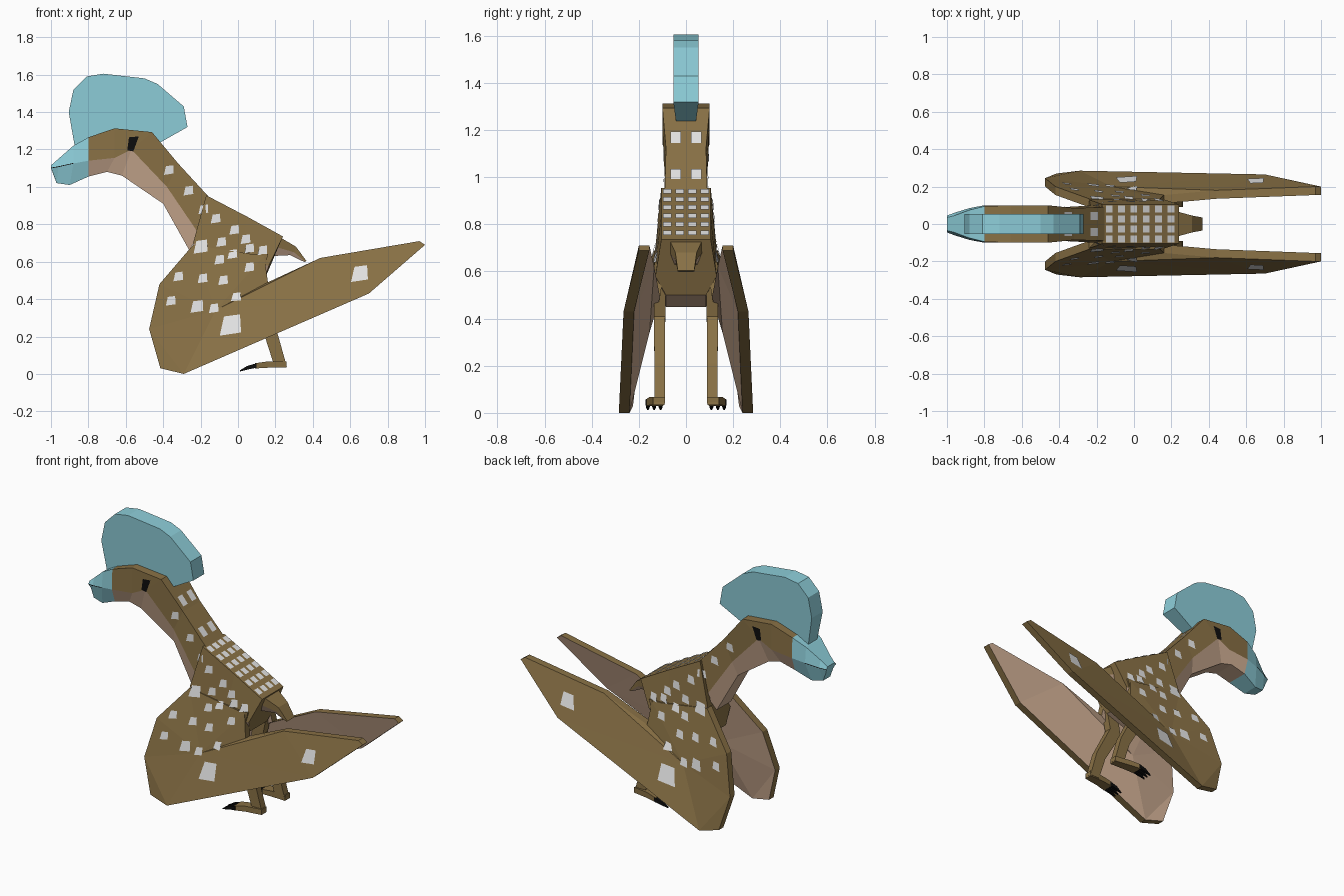
import bpy, bmesh
from mathutils import Vector
from mathutils.bvhtree import BVHTree

if "Cube" in bpy.data.objects:
    bpy.data.objects.remove(bpy.data.objects["Cube"])


def mat(name, rgb):
    m = bpy.data.materials.new(name)
    m.diffuse_color = (*rgb, 1)
    m.use_nodes = True
    m.node_tree.nodes["Principled BSDF"].inputs["Base Color"].default_value = m.diffuse_color
    return m


BROWN, TAN, TEAL, WHITE, BLACK = 0, 1, 2, 3, 4
MATS = [mat("brown hide", (0.25, 0.165, 0.06)), mat("tan underside", (0.62, 0.42, 0.29)),
        mat("teal crest", (0.27, 0.62, 0.70)), mat("white spots", (0.76, 0.76, 0.76)),
        mat("black", (0.004, 0.004, 0.004))]
solid = []   # vertex/face data of surfaces that receive spots


def make(name, verts, faces, mats, closed=True, target=False):
    bm = bmesh.new()
    vs = [bm.verts.new(v) for v in verts]
    for f, m in zip(faces, mats):
        bm.faces.new([vs[i] for i in f]).material_index = m
    if closed:
        bmesh.ops.recalc_face_normals(bm, faces=bm.faces[:])
    me = bpy.data.meshes.new(name)
    bm.to_mesh(me)
    if target:
        solid.append(BVHTree.FromBMesh(bm))
    bm.free()
    for m in MATS:
        me.materials.append(m)
    bpy.context.collection.objects.link(bpy.data.objects.new(name, me))


def loft(name, stations, side, under, target=False):
    """Six-sided rings; each station is top xz, middle xz, bottom xz and three half widths."""
    verts, faces, mats = [], [], []
    for (t, m, b, w) in stations:
        half = [(p[0], wi, p[1]) for p, wi in zip((t, m, b), w)]
        verts += half + [(x, -y, z) for x, y, z in reversed(half)]
    n = len(stations)
    for i in range(n - 1):
        for k in range(6):
            a, c = i * 6 + k, i * 6 + (k + 1) % 6
            faces.append((a, c, c + 6, a + 6))
            mats.append(side if k in (0, 4, 5) else under)
    faces += [tuple(range(6)), tuple(range(6 * n - 6, 6 * n))]
    mats += [side, side]
    make(name, verts, faces, mats, target=target)


def prism(name, pts, width, m):
    """Side outline in xz extruded evenly about y = 0."""
    n = len(pts)
    verts = [(x, s * width(z), z) for s in (1, -1) for x, z in pts]
    faces = [tuple(range(n)), tuple(range(n, 2 * n))]
    faces += [(i, (i + 1) % n, n + (i + 1) % n, n + i) for i in range(n)]
    make(name, verts, faces, [m] * len(faces))


def limb(name, path, m):
    """Square tube through (x, y, z, half x, half y, half z) stations, rings tilted across the path."""
    verts, faces = [], []
    for x, y, z, hx, hy, hz in path:
        verts += [(x - hx, y - hy, z - hz), (x + hx, y - hy, z + hz),
                  (x + hx, y + hy, z + hz), (x - hx, y + hy, z - hz)]
    n = len(path)
    for i in range(n - 1):
        for k in range(4):
            a, c = i * 4 + k, i * 4 + (k + 1) % 4
            faces.append((a, c, c + 4, a + 4))
    faces += [(0, 1, 2, 3), tuple(range(4 * n - 4, 4 * n))]
    make(name, verts, faces, [m] * len(faces))


# Beak, head and neck
jaw = ((-0.80, 1.265), (-0.80, 1.14), (-0.80, 1.055), (0.095, 0.10, 0.07))
loft("beak", [((-1.0, 1.115), (-1.0, 1.10), (-0.99, 1.075), (0.035, 0.045, 0.035)),
              ((-0.96, 1.15), (-0.96, 1.107), (-0.97, 1.02), (0.045, 0.06, 0.035)),
              ((-0.88, 1.22), (-0.88, 1.125), (-0.90, 1.01), (0.075, 0.085, 0.05)), jaw], TEAL, TEAL)
loft("head_and_neck", [
    jaw,
    ((-0.66, 1.313), (-0.66, 1.155), (-0.70, 1.08), (0.10, 0.10, 0.07)),
    ((-0.46, 1.293), (-0.57, 1.20), (-0.62, 1.06), (0.10, 0.10, 0.07)),
    ((-0.32, 1.125), (-0.38, 1.00), (-0.40, 0.91), (0.085, 0.09, 0.06)),
    ((-0.15, 0.94), (-0.21, 0.75), (-0.26, 0.66), (0.09, 0.10, 0.07))], BROWN, TAN, True)
# Mouth line on each side of the beak
for s in (1, -1):
    make("mouth_line", [(-1.0, s * 0.047, 1.103), (-0.96, s * 0.063, 1.110), (-0.88, s * 0.088, 1.128),
                        (-0.88, s * 0.088, 1.124), (-0.96, s * 0.063, 1.106), (-1.0, s * 0.047, 1.099)],
         [(0, 1, 4, 5), (1, 2, 3, 4)], [BLACK, BLACK], closed=False)

# Head crest
prism("crest", [(-0.87, 1.20), (-0.905, 1.40), (-0.88, 1.52), (-0.81, 1.59), (-0.72, 1.605), (-0.50, 1.58),
                (-0.43, 1.55), (-0.29, 1.43), (-0.27, 1.32), (-0.42, 1.235)],
      lambda z: 0.054 if z > 1.3 else 0.042, TEAL)

# Body and tail
loft("body", [
    ((-0.17, 0.955), (-0.24, 0.70), (-0.22, 0.50), (0.105, 0.13, 0.08)),
    ((0.05, 0.84), (0.0, 0.58), (0.0, 0.45), (0.105, 0.135, 0.085)),
    ((0.24, 0.735), (0.165, 0.58), (0.14, 0.50), (0.105, 0.13, 0.085))], BROWN, TAN, True)
loft("tail", [
    ((0.20, 0.745), (0.20, 0.68), (0.18, 0.63), (0.075, 0.07, 0.05)),
    ((0.31, 0.68), (0.30, 0.65), (0.28, 0.635), (0.045, 0.045, 0.035)),
    ((0.365, 0.605), (0.36, 0.60), (0.355, 0.598), (0.035, 0.035, 0.03))], BROWN, TAN)

# Folded wings: outer panel, offset inner panel and a rim between
P = [(-0.24, 0.135, 0.69), (-0.42, 0.20, 0.48), (-0.475, 0.245, 0.24), (-0.415, 0.27, 0.03),
     (-0.29, 0.285, 0.0), (0.70, 0.265, 0.43), (1.0, 0.20, 0.69), (0.97, 0.20, 0.71),
     (0.44, 0.18, 0.62), (0.16, 0.155, 0.49), (0.14, 0.135, 0.63), (-0.12, 0.20, 0.34)]
PANELS = [(0, 1, 11), (1, 2, 11), (2, 4, 11), (2, 3, 4), (4, 5, 11), (5, 8, 11),
          (5, 6, 7, 8), (8, 9, 11), (9, 10, 11), (10, 0, 11)]
for s, side in ((1, "left"), (-1, "right")):
    verts = [(x, s * y, z) for x, y, z in P] + [(x, s * (y - 0.045), z) for x, y, z in P]
    inner = [tuple(i + 12 for i in f) for f in PANELS]
    rim = [(i, (i + 1) % 11, (i + 1) % 11 + 12, i + 12) for i in range(11)]
    make("wing_" + side, verts, PANELS + inner + rim, [BROWN] * 10 + [TAN] * 10 + [BROWN] * 11, target=True)

    # Leg, foot and claws
    limb("leg_" + side, [(0.12, s * 0.11, 0.64, 0.04, 0.024, 0), (0.07, s * 0.112, 0.40, 0.04, 0.024, 0.01),
                         (0.18, s * 0.112, 0.20, 0.033, 0.022, 0.01), (0.228, s * 0.112, 0.04, 0.033, 0.022, 0)],
         BROWN)
    limb("foot_" + side, [(0.26, s * 0.115, 0.05, 0, 0.024, 0.017), (0.16, s * 0.125, 0.05, 0, 0.03, 0.017),
                          (0.09, s * 0.135, 0.043, 0, 0.035, 0.014)], BROWN)
    for y in (0.108, 0.135, 0.162):
        limb("claw_" + side, [(0.10, s * y, 0.045, 0, 0.009, 0.012), (0.05, s * y, 0.033, 0, 0.008, 0.01),
                              (0.01, s * y, 0.016, 0, 0.003, 0.003)], BLACK)


# Painted plates dropped onto the nearest surface
def drop(origin, direction):
    hits = [t.ray_cast(origin, direction) for t in solid]
    hits = [h for h in hits if h[0] is not None]
    if not hits:
        return None
    loc, nor = min(hits, key=lambda h: h[3])[:2]
    return loc + nor * (0.005 if nor.dot(direction) < 0 else -0.005)


def plates(name, quads, m, axis):
    verts, faces = [], []
    for q in quads:
        pts = [drop(Vector(c), Vector(axis)) for c in q]
        if None not in pts:
            a, b, c = pts[:3]
            if (b - a).cross(c - b).dot(Vector(axis)) > 0:
                pts.reverse()
            faces.append(tuple(range(len(verts), len(verts) + 4)))
            verts += pts
    make(name, verts, faces, [m] * len(faces), closed=False)


small = [(-0.37, 1.09), (-0.265, 0.98), (-0.185, 0.88), (-0.12, 0.83), (-0.02, 0.77), (0.04, 0.72),
         (0.13, 0.66), (-0.09, 0.705), (-0.03, 0.64), (0.06, 0.57), (-0.10, 0.61), (-0.19, 0.51),
         (-0.32, 0.52), (-0.08, 0.50), (-0.36, 0.39), (-0.13, 0.35), (-0.01, 0.41), (0.06, 0.67)]
spots = [(x, z, 0.026) for x, z in small] + [(-0.20, 0.68, 0.038), (-0.22, 0.36, 0.034),
                                             (-0.04, 0.26, 0.057), (0.65, 0.535, 0.045)]
for s, side in ((1, "left"), (-1, "right")):
    quads = [[(x + r * u, s, z + r * v) for u, v in ((-0.6, 0.8), (0.9, 1.0), (1.0, -0.7), (-1.0, -1.0))]
             for x, z, r in spots]
    plates("side_spots_" + side, quads, WHITE, (0, -s, 0))
    eye = [[(x, s, z) for x, z in ((-0.583, 1.265), (-0.53, 1.27), (-0.56, 1.19), (-0.592, 1.195))]]
    plates("eye_" + side, eye, BLACK, (0, -s, 0))

back = [(-0.135 + 0.066 * i, y, 0.018, 0.018) for i in range(6) for y in (-0.08, -0.027, 0.027, 0.08)]
back += [(x, y, 0.02, 0.022) for x in (-0.355, -0.215) for y in (-0.043, 0.043)]
plates("back_spots", [[(x + u * a, y + v * b, 3) for u, v in ((-1, -1), (1, -1), (1, 1), (-1, 1))]
                      for x, y, a, b in back], WHITE, (0, 0, -1))
